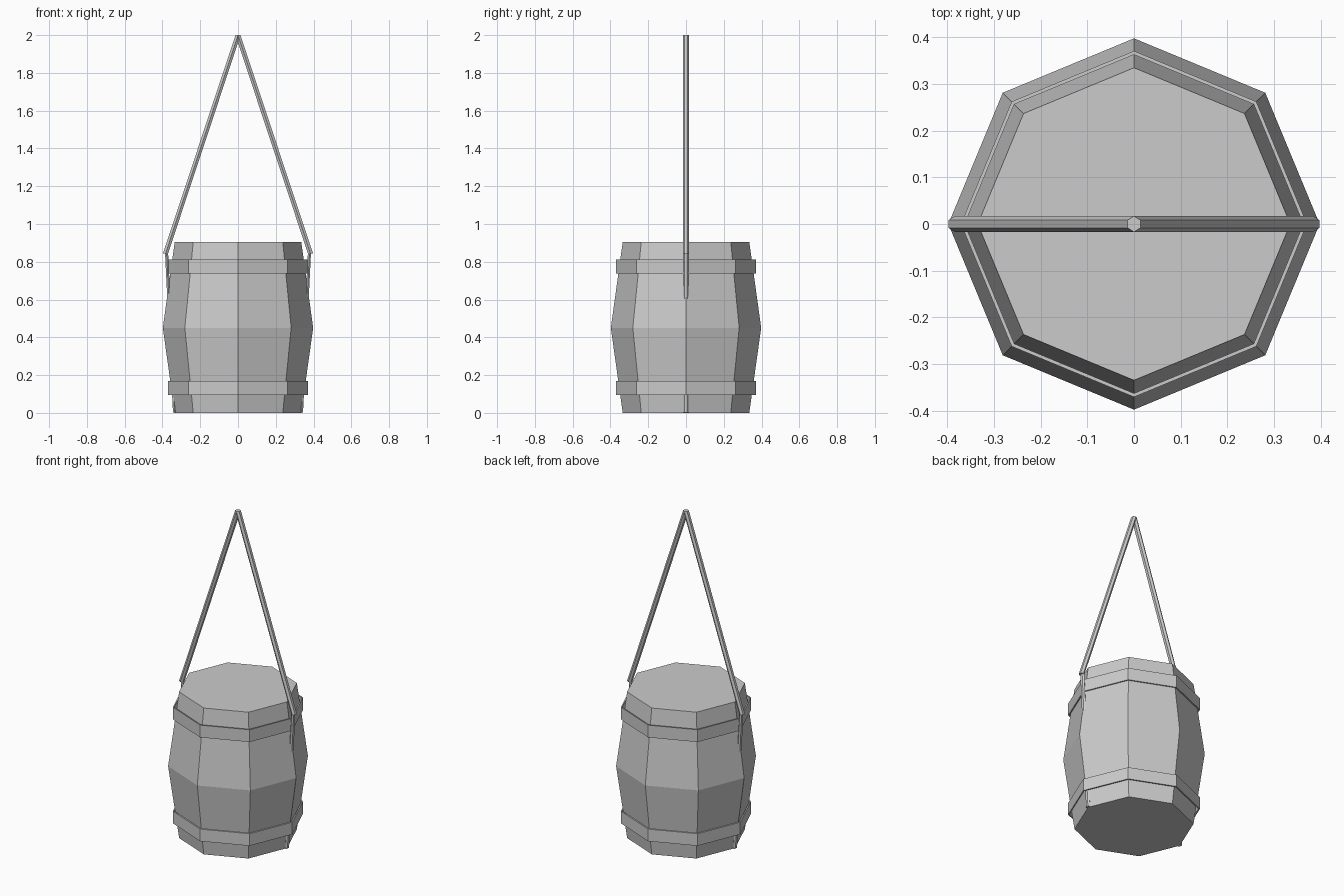
import bpy, bmesh
from math import sin, cos, pi

if "Cube" in bpy.data.objects:
    bpy.data.objects.remove(bpy.data.objects["Cube"])


def loft(name, rings, sides, caps=True, closed=False):
    """Skin horizontal polygon rings given as (centre_x, z, radius_x, radius_y, turn)."""
    bm = bmesh.new()
    loops = []
    for cx, z, rx, ry, turn in rings:
        angles = [turn + 2 * pi * i / sides for i in range(sides)]
        loops.append([bm.verts.new((cx + rx * cos(a), ry * sin(a), z)) for a in angles])
    pairs = list(zip(loops, loops[1:]))
    if closed:
        pairs.append((loops[-1], loops[0]))
    for a, b in pairs:
        for i in range(sides):
            j = (i + 1) % sides
            bm.faces.new((a[i], a[j], b[j], b[i]))
    if caps:
        bm.faces.new(loops[0])
        bm.faces.new(loops[-1])
    bmesh.ops.recalc_face_normals(bm, faces=bm.faces)
    mesh = bpy.data.meshes.new(name)
    bm.to_mesh(mesh)
    bm.free()
    obj = bpy.data.objects.new(name, mesh)
    bpy.context.collection.objects.link(obj)
    return obj


# Eight-sided barrel body with a bulging waist
profile = [(0.335, 0.0), (0.398, 0.45), (0.335, 0.905)]
loft("barrel_body", [(0, z, r, r, 0) for r, z in profile], 8)

# Thin loose hoops around the barrel
for name, z0, z1 in (("lower_hoop", 0.095, 0.17), ("upper_hoop", 0.737, 0.813)):
    section = [(0.363, z0), (0.371, z0), (0.371, z1), (0.363, z1)]
    loft(name, [(0, z, r, r, 0) for r, z in section], 8, caps=False, closed=True)

# Six-sided ropes: hanging strand plus the strand running down the barrel
for side, s in (("left", -1), ("right", 1)):
    loft(side + "_hanging_rope",
         [(s * 0.384, 0.843, 0.0155, 0.017, pi / 6),
          (0, 2.0, 0.0155, 0.017, pi / 6)], 6)
    loft(side + "_barrel_rope",
         [(s * 0.336, 0.002, 0.0095, 0.016, pi / 6),
          (s * 0.378, 0.843, 0.0095, 0.016, pi / 6)], 6)
